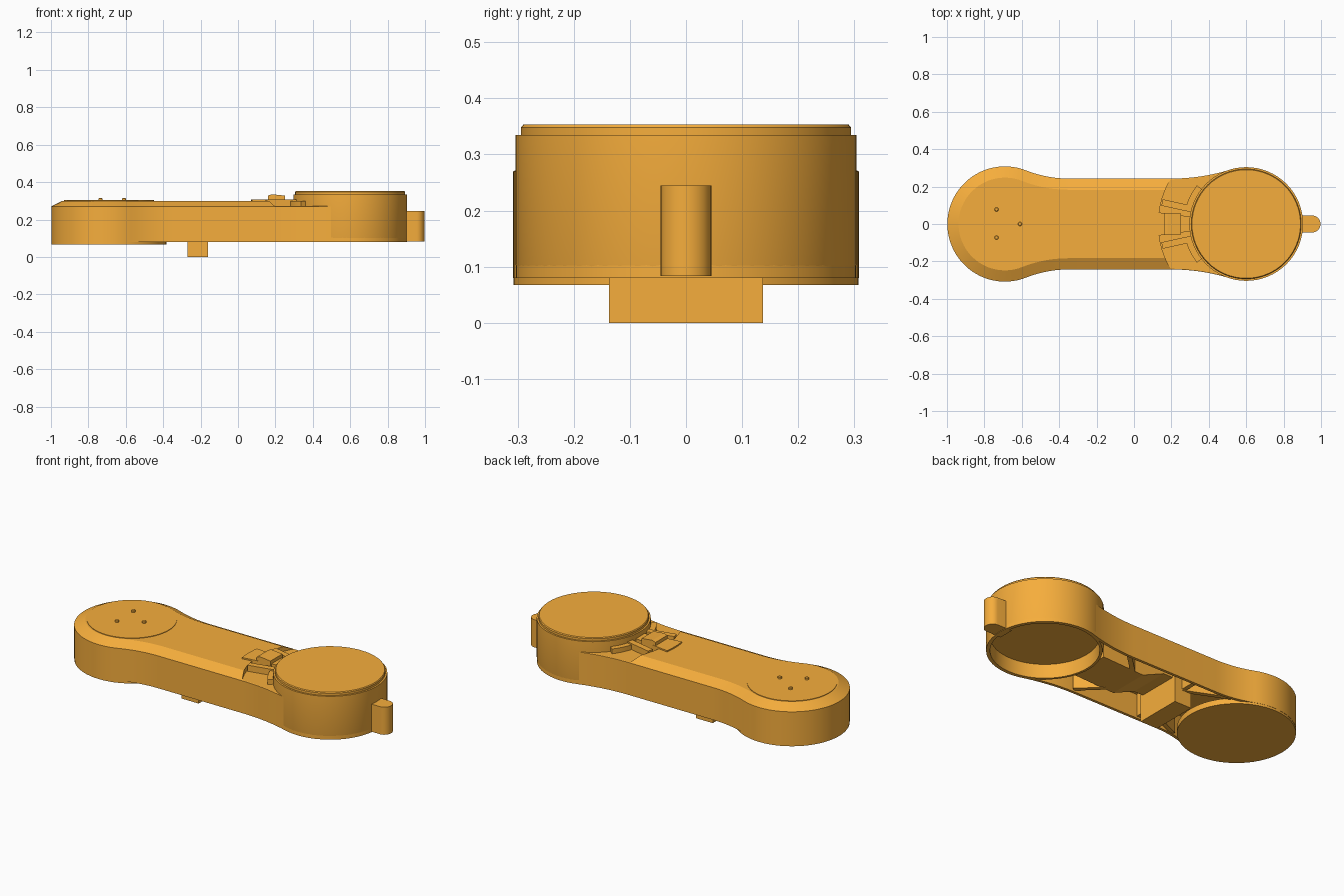
import bpy, bmesh
from math import sin, cos, pi, atan2, hypot, radians

if "Cube" in bpy.data.objects:
    bpy.data.objects.remove(bpy.data.objects["Cube"])

orange = bpy.data.materials.new("orange_paint")
orange.diffuse_color = (0.92, 0.42, 0.045, 1)
orange.use_nodes = True
orange.node_tree.nodes["Principled BSDF"].inputs["Base Color"].default_value = orange.diffuse_color
LX, RX = -0.69, 0.60          # centres of the two round ends


def loft(name, rings):
    """Closed solid through rings of equal point count, capped at both ends."""
    bm = bmesh.new()
    vs = [[bm.verts.new(p) for p in ring] for ring in rings]
    n = len(vs[0])
    for a, b in zip(vs, vs[1:]):
        for i in range(n):
            j = (i + 1) % n
            bm.faces.new((a[i], a[j], b[j], b[i]))
    bm.faces.new(vs[0])
    bm.faces.new(vs[-1])
    bmesh.ops.recalc_face_normals(bm, faces=bm.faces)
    me = bpy.data.meshes.new(name)
    bm.to_mesh(me)
    bm.free()
    ob = bpy.data.objects.new(name, me)
    bpy.context.collection.objects.link(ob)
    me.materials.append(orange)
    return ob


def smooth(ob):
    bpy.ops.object.select_all(action='DESELECT')
    ob.select_set(True)
    bpy.context.view_layer.objects.active = ob
    bpy.ops.object.shade_smooth_by_angle(angle=radians(25))


def lathe(name, cx, profile, cy=0, n=64):
    ob = loft(name, [[(cx + r * cos(2 * pi * i / n), cy + r * sin(2 * pi * i / n), z)
                      for i in range(n)] for r, z in profile])
    smooth(ob)
    return ob


def prism(name, pts, z0, z1):
    return loft(name, [[(x, y, z) for x, y in pts] for z in (z0, z1)])


def side_prism(name, pts, half):
    """Extrude an x-z profile across y."""
    return loft(name, [[(x, y, z) for x, z in pts] for y in (-half, half)])


def arc_block(name, r0, r1, a0, a1, z0, z1, n=8):
    ang = [radians(a0 + (a1 - a0) * i / n) for i in range(n + 1)]
    pts = [(RX + r1 * cos(a), r1 * sin(a)) for a in ang]
    pts += [(RX + r0 * cos(a), r0 * sin(a)) for a in reversed(ang)]
    return prism(name, pts, z0, z1)


def bar(name, p, q, w, z0, z1):
    dx, dy = q[0] - p[0], q[1] - p[1]
    k = w / 2 / hypot(dx, dy)
    ox, oy = -dy * k, dx * k
    prism(name, [(p[0] + ox, p[1] + oy), (q[0] + ox, q[1] + oy),
                 (q[0] - ox, q[1] - oy), (p[0] - ox, p[1] - oy)], z0, z1)


def half_end(cx, r, reach, side, w):
    """Outline from the tip of a round end, through a concave fillet, to the waist."""
    R = (reach ** 2 + w * w - r * r) / (2 * (r - w))
    t = atan2(w + R, reach)
    pts = []
    for i in range(25):
        a = pi - (pi - t) * i / 24
        pts.append((cx + side * r * cos(a), r * sin(a)))
    for i in range(1, 11):
        a = t + pi + (pi / 2 - t) * i / 10
        pts.append((cx + side * (reach + R * cos(a)), w + R + R * sin(a)))
    return pts


def outline(d, z):
    w = 0.243 - d
    top = half_end(LX, 0.308 - d, 0.34, 1, w) + half_end(RX, 0.303 - d, 0.40, -1, w)[::-1]
    pts = top + [(x, -y) for x, y in reversed(top[1:-1])]
    return [(x, y, z) for x, y in pts]


# Arm shell, hollow from below, with chamfered top edge
shell = loft("arm_shell", [outline(d, z) for d, z in
             ((0.016, 0.22), (0.016, 0.08), (0, 0.08), (0, 0.27), (0.06, 0.30))])

# Step down around the motor housing
cutter = lathe("step_cutter", RX, [(0.47, 0.272), (0.47, 0.5)])
cutter.hide_render = True
mod = shell.modifiers.new("step", 'BOOLEAN')
mod.operation = 'DIFFERENCE'
mod.object = cutter
bpy.context.view_layer.objects.active = shell
bpy.ops.object.modifier_apply(modifier=mod.name)
bpy.data.objects.remove(cutter)
smooth(shell)

# Round end: base plate, top cover and three screws
lathe("base_plate", LX, [(0.307, 0.067), (0.307, 0.10)])
lathe("top_cover", LX, [(0.24, 0.28), (0.24, 0.303)])
for x, y in ((-0.735, 0.078), (-0.735, -0.073), (-0.61, 0)):
    lathe("cover_screw", x, [(0.011, 0.29), (0.011, 0.311), (0.008, 0.314)], y, 12)

# Motor housing with lid and a recess underneath
lathe("motor_housing", RX, [(0.28, 0.16), (0.283, 0.08), (0.297, 0.08), (0.304, 0.105),
                            (0.304, 0.335), (0.294, 0.335), (0.294, 0.348), (0.290, 0.353)])

# Rounded tab at the motor end
end = [radians(-90 + 15 * i) for i in range(13)]
tab = [(0.86, -0.045)] + [(0.955 + 0.042 * cos(a), 0.045 * sin(a)) for a in end] + [(0.86, 0.045)]
smooth(prism("end_tab", tab, 0.083, 0.245))

# Bridge, latch and curved ribs on the step
arc_block("bridge", 0.29, 0.53, 172.5, 187.5, 0.26, 0.308)
side_prism("latch", [(0.16, 0.28), (0.16, 0.328), (0.18, 0.335), (0.25, 0.328), (0.25, 0.28)], 0.055)
for s in (-1, 1):
    bar("bridge_arm", (0.15, s * 0.115), (0.31, s * 0.08), 0.035, 0.26, 0.308)
    a, b = sorted((180 + s * 18, 180 + s * 38))
    arc_block("collar_rib", 0.29, 0.335, a, b, 0.26, 0.30)

# Underside: cable duct, foot and stiffening ribs
side_prism("cable_duct", [(0.305, 0.23), (0.305, 0.10), (0.04, 0.09), (-0.10, 0.15),
                          (-0.20, 0.15), (-0.20, 0.23)], 0.12)
prism("foot", [(-0.27, -0.137), (-0.16, -0.137), (-0.16, 0.137), (-0.27, 0.137)], 0, 0.23)
for s in (-1, 1):
    bar("diagonal_rib", (-0.20, s * 0.12), (-0.46, s * 0.235), 0.025, 0.085, 0.23)
    bar("side_rib", (0.10, s * 0.11), (0.22, s * 0.225), 0.025, 0.09, 0.23)
    bar("cross_rib", (-0.22, s * 0.13), (-0.22, s * 0.225), 0.025, 0.09, 0.23)
